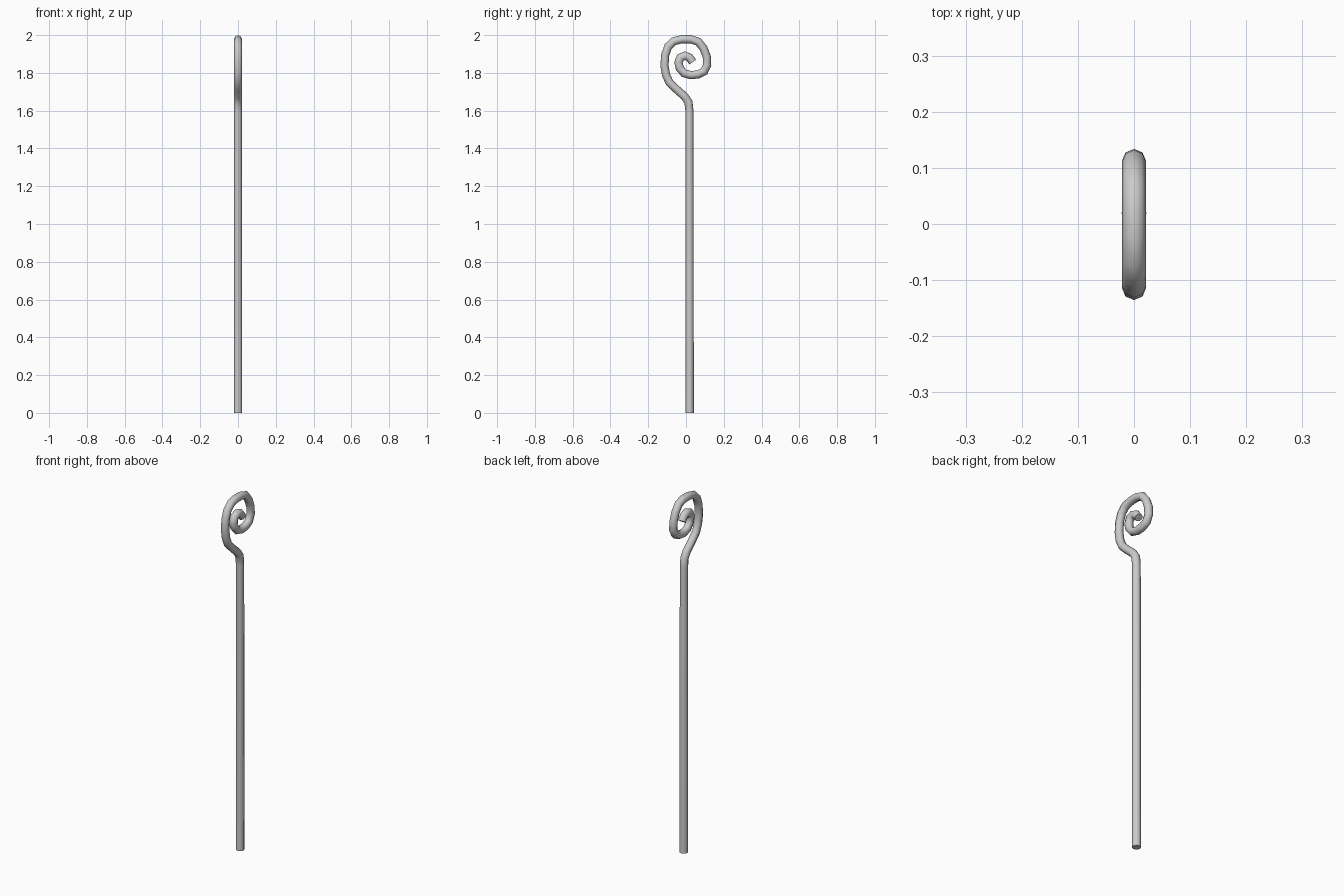
import bpy, bmesh
from math import cos, sin, tau, radians
from mathutils import Vector

if "Cube" in bpy.data.objects:
    bpy.data.objects.remove(bpy.data.objects["Cube"])

SIDES = 8
STEM_R, TIP_R = 0.0225, 0.0215

# centre line in the y/z plane: straight stem, then a curl winding inwards
PATH = [(0.019, 0), (0.018, 1.60), (0.013, 1.645), (-0.007, 1.675),
        (-0.057, 1.719), (-0.088, 1.75), (-0.106, 1.79), (-0.114, 1.84),
        (-0.110, 1.895), (-0.094, 1.94), (-0.064, 1.968), (-0.022, 1.978),
        (0.025, 1.978), (0.065, 1.965), (0.093, 1.93), (0.110, 1.885),
        (0.112, 1.842), (0.096, 1.808), (0.064, 1.792), (0.025, 1.788),
        (-0.010, 1.798), (-0.033, 1.825), (-0.040, 1.855), (-0.030, 1.881),
        (-0.006, 1.891), (0.018, 1.882), (0.036, 1.857)]


def sweep_rod(name, path):
    """Sweep an octagon along a planar path with mitred corners."""
    pts = [Vector((0, y, z)) for y, z in path]
    bm = bmesh.new()
    rings = []
    for i, p in enumerate(pts):
        d_in = (p - pts[i - 1]).normalized() if i else None
        d_out = (pts[i + 1] - p).normalized() if i < len(pts) - 1 else None
        d_in, d_out = d_in or d_out, d_out or d_in
        t = (d_in + d_out).normalized()
        side = Vector((0, -t.z, t.y)) / t.dot(d_in)
        r = STEM_R if i == 0 else TIP_R
        rings.append([bm.verts.new(p + r * (cos(k * tau / SIDES) * Vector((1, 0, 0))
                                            + sin(k * tau / SIDES) * side))
                      for k in range(SIDES)])
    for a, b in zip(rings, rings[1:]):
        for k in range(SIDES):
            n = (k + 1) % SIDES
            bm.faces.new((a[k], a[n], b[n], b[k]))
    # end caps
    bm.faces.new(rings[0])
    bm.faces.new(rings[-1])
    bmesh.ops.recalc_face_normals(bm, faces=bm.faces)
    mesh = bpy.data.meshes.new(name)
    bm.to_mesh(mesh)
    bm.free()
    obj = bpy.data.objects.new(name, mesh)
    bpy.context.collection.objects.link(obj)
    return obj


rod = sweep_rod("curled_staff", PATH)
bpy.context.view_layer.objects.active = rod
rod.select_set(True)
bpy.ops.object.shade_smooth_by_angle(angle=radians(50))
